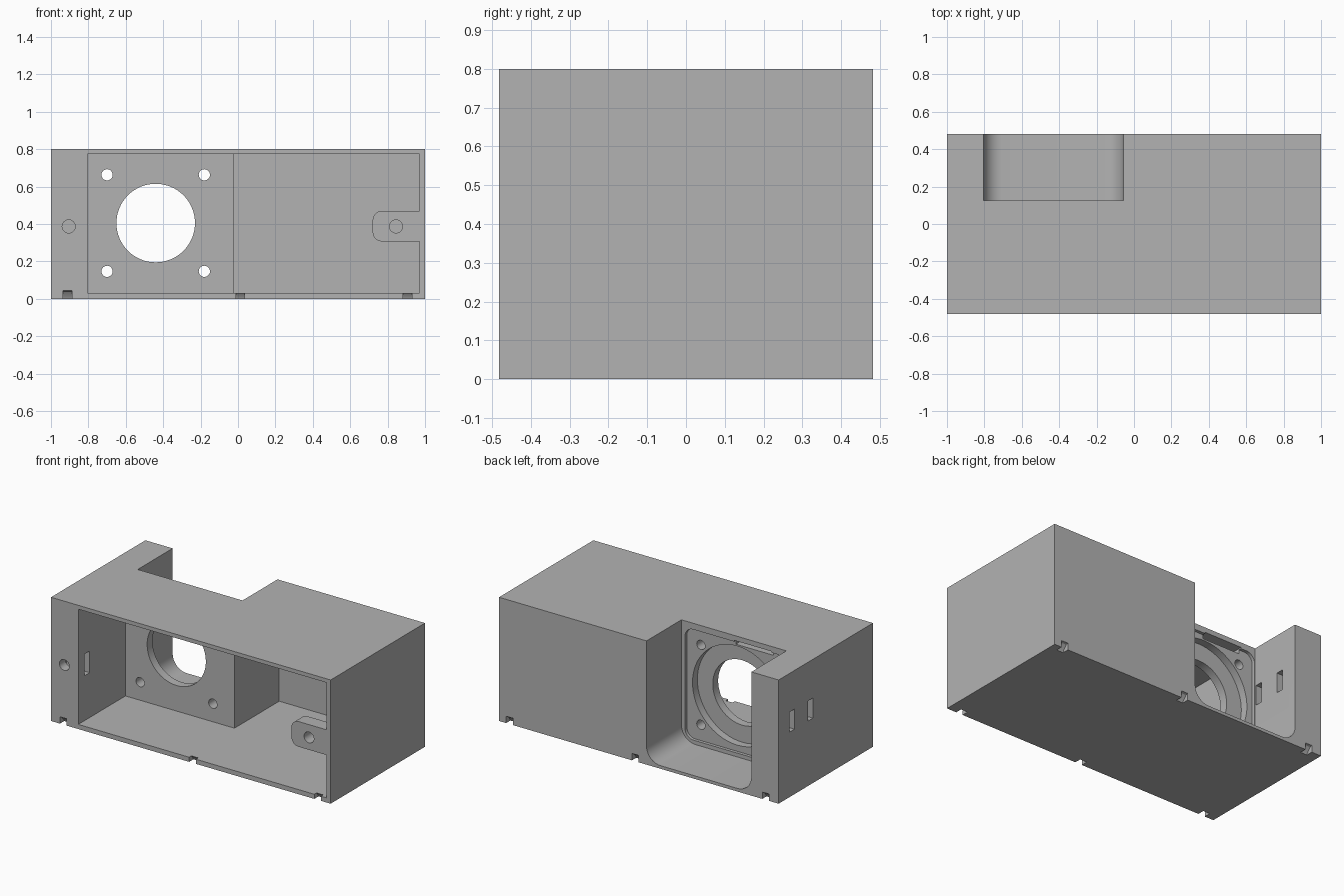
import bpy, bmesh
from math import cos, sin, pi, radians

cube = bpy.data.objects.get("Cube")
if cube:
    bpy.data.objects.remove(cube, do_unlink=True)

grey = bpy.data.materials.new("plain grey")
grey.use_nodes = True
colour = (0.45, 0.45, 0.45, 1)
grey.diffuse_color = colour
grey.node_tree.nodes["Principled BSDF"].inputs["Base Color"].default_value = colour

W, D, H = 1.0, 0.482, 0.8      # half width, half depth, height
OUT = 0.1                      # cutter overshoot


def prism(name, profile, lo, hi, axis="y"):
    """Extrude an outline (x,z along y, or y,z along x) between two positions."""
    place = (lambda a, b, t: (a, t, b)) if axis == "y" else (lambda a, b, t: (t, a, b))
    bm = bmesh.new()
    ends = [[bm.verts.new(place(a, b, t)) for a, b in profile] for t in (lo, hi)]
    for end in ends:
        bm.faces.new(end)
    n = len(profile)
    for i in range(n):
        j = (i + 1) % n
        bm.faces.new((ends[0][i], ends[0][j], ends[1][j], ends[1][i]))
    bmesh.ops.recalc_face_normals(bm, faces=bm.faces)
    mesh = bpy.data.meshes.new(name)
    bm.to_mesh(mesh)
    bm.free()
    mesh.materials.append(grey)
    obj = bpy.data.objects.new(name, mesh)
    bpy.context.collection.objects.link(obj)
    return obj


def rect(x0, x1, z0, z1, radii=(0, 0, 0, 0), steps=8):
    """Rectangle outline, radii for bottom left, bottom right, top right, top left."""
    points = []
    corners = [(x0, z0, 1, 1), (x1, z0, -1, 1), (x1, z1, -1, -1), (x0, z1, 1, -1)]
    for i, (x, z, sx, sz) in enumerate(corners):
        r = radii[i]
        if not r:
            points.append((x, z))
            continue
        for k in range(steps + 1):
            a = pi + i * pi / 2 + k * pi / 2 / steps
            points.append((x + sx * r + r * cos(a), z + sz * r + r * sin(a)))
    return points


def circle(x, z, r, n=32):
    return [(x + r * cos(2 * pi * k / n), z + r * sin(2 * pi * k / n)) for k in range(n)]


def activate(obj):
    bpy.ops.object.select_all(action="DESELECT")
    obj.select_set(True)
    bpy.context.view_layer.objects.active = obj


def cut(target, profile, lo, hi, axis="y"):
    cutter = prism("cutter", profile, lo, hi, axis)
    cutter.hide_render = True
    mod = target.modifiers.new("cut", "BOOLEAN")
    mod.operation, mod.solver, mod.object = "DIFFERENCE", "EXACT", cutter
    activate(target)
    bpy.ops.object.modifier_apply(modifier=mod.name)
    bpy.data.objects.remove(cutter, do_unlink=True)


housing = prism("housing", rect(-W, W, 0, H), -D, D)

# front cavity and the deeper compartment beside the mounting wall
cut(housing, rect(-0.805, 0.97, 0.03, 0.775), -D - OUT, 0)
cut(housing, rect(-0.025, 0.97, 0.03, 0.775), -OUT, 0.457)

# rear pocket, open at the top, with rounded lower corners
cut(housing, rect(-0.805, -0.055, 0.02, H + OUT, (0.1, 0.1, 0, 0)), 0.125, D + OUT)

# mounting wall: square seat, round step, main bore, screw holes, slit
MX, MZ = -0.44, 0.405
cut(housing, rect(MX - 0.36, MX + 0.36, MZ - 0.36, MZ + 0.355, (0.06,) * 4), 0.105, 0.2)
cut(housing, circle(MX, MZ, 0.32, 64), 0.055, 0.2)
cut(housing, circle(MX, MZ, 0.21, 64), -OUT, 0.2)
for sx in (-1, 1):
    for sz in (-1, 1):
        cut(housing, circle(MX + sx * 0.26, MZ + sz * 0.258, 0.03, 24), -OUT, 0.2)
cut(housing, rect(-0.7, -0.43, 0.735, 0.768), 0.06, 0.2)

# strap slots through the thick side wall
for y in (0.158, 0.345):
    cut(housing, rect(y - 0.025, y + 0.025, 0.42, 0.55), -W - OUT, -0.75, "x")

# front screw hole with its nut slot
cut(housing, circle(-0.905, 0.387, 0.035), -D - OUT, -0.34)
cut(housing, rect(-0.42, -0.365, 0.32, 0.46), -0.97, -0.75, "x")

# sloped notches under the front and rear edges
for side, centres in ((-1, (-0.912, 0.012, 0.907)), (1, (-0.907, 0.025, 0.925))):
    wedge = [(side * (D + 0.02), -0.02), (side * (D - 0.05), -0.02),
             (side * (D - 0.04), 0.01), (side * (D - 0.015), 0.04),
             (side * (D + 0.02), 0.05)]
    for x in centres:
        cut(housing, wedge, x - 0.024, x + 0.024, "x")

# screw lug on the thin side wall
lug = prism("screw_lug", rect(0.72, 0.97, 0.307, 0.47, (0.05, 0, 0, 0.05)), -D, -D + 0.09)
cut(lug, circle(0.845, 0.387, 0.035), -D - OUT, 0)

for part in (housing, lug):
    activate(part)
    bpy.ops.object.shade_smooth_by_angle(angle=radians(30))
